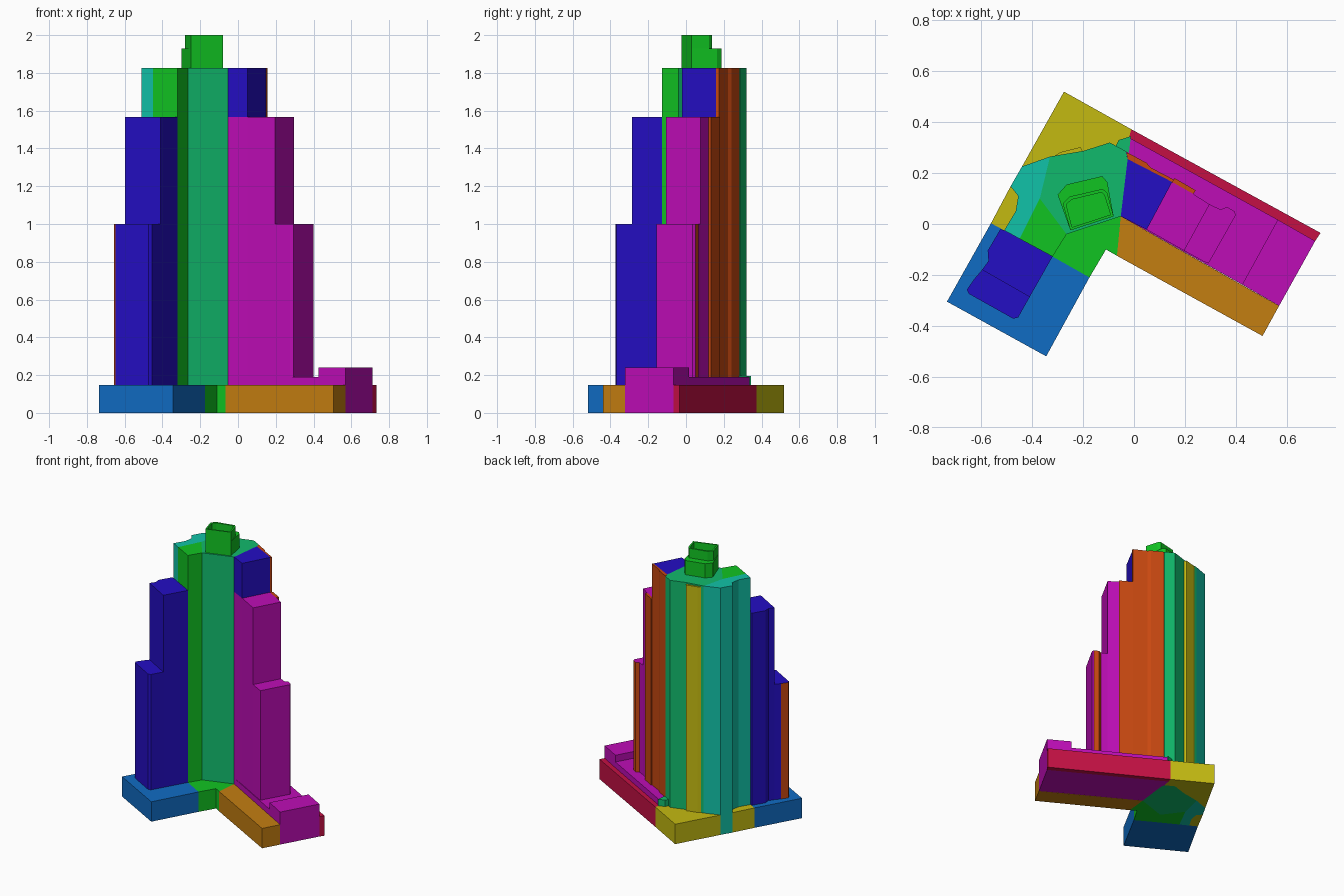
import bpy, bmesh

cube = bpy.data.objects.get("Cube")
if cube:
    bpy.data.objects.remove(cube, do_unlink=True)


def linear(v):
    v /= 255
    return v / 12.92 if v <= 0.04045 else ((v + 0.055) / 1.055) ** 2.4


COLOURS = {
    "green": (17, 196, 34), "emerald": (17, 186, 108), "teal": (17, 194, 168),
    "yellow": (196, 186, 17), "orange": (196, 126, 17), "rust": (200, 72, 16),
    "red": (196, 16, 68), "magenta": (190, 13, 182), "navy": (36, 14, 196),
    "azure": (16, 108, 196),
}
MATS = {}
for name, rgb in COLOURS.items():
    m = bpy.data.materials.new(name)
    m.use_nodes = True
    c = tuple(linear(v) for v in rgb) + (1.0,)
    m.diffuse_color = c
    m.node_tree.nodes["Principled BSDF"].inputs["Base Color"].default_value = c
    MATS[name] = m


def prism(name, pts, z0, z1, colour, sides=None, recess=0):
    """Extruded footprint; sides maps edge index -> colour, recess hollows the roof."""
    sides = sides or {}
    slots = [colour] + sorted(set(sides.values()) - {colour})
    me = bpy.data.meshes.new(name)
    for s in slots:
        me.materials.append(MATS[s])
    bm = bmesh.new()
    low = [bm.verts.new((x, y, z0)) for x, y in pts]
    top = [bm.verts.new((x, y, z1)) for x, y in pts]
    bm.faces.new(low[::-1])
    roof = bm.faces.new(top)
    n = len(pts)
    for i in range(n):
        j = (i + 1) % n
        f = bm.faces.new((low[i], low[j], top[j], top[i]))
        f.material_index = slots.index(sides.get(i, colour))
    bmesh.ops.recalc_face_normals(bm, faces=bm.faces)
    if recess:
        bmesh.ops.inset_region(bm, faces=[roof], thickness=0.014)
        well = bmesh.ops.extrude_discrete_faces(bm, faces=[roof])["faces"]
        for v in well[0].verts:
            v.co.z -= recess
    bm.to_mesh(me)
    bm.free()
    ob = bpy.data.objects.new(name, me)
    bpy.context.collection.objects.link(ob)
    return ob


BASE, PLATE, LOW, MID, HIGH = 0.147, 0.19, 1.0, 1.567, 1.825

# Podium pieces
prism("podium_left_wing", [(-0.735, -0.305), (-0.345, -0.52), (-0.175, -0.21),
      (-0.32, -0.128), (-0.51, -0.025), (-0.562, 0.003)], 0, BASE, "azure")
prism("podium_entrance", [(-0.32, -0.128), (-0.175, -0.21), (-0.11, -0.10),
      (-0.067, -0.125), (-0.052, 0.03), (-0.265, -0.04)], 0, BASE, "green")
prism("podium_front", [(-0.067, -0.125), (0.505, -0.44), (0.57, -0.322),
      (-0.052, 0.03)], 0, BASE, "orange")
prism("podium_back_strip", [(0.712, -0.067), (0.733, -0.035), (-0.01, 0.372),
      (-0.02, 0.34)], 0, BASE, "red")
prism("podium_back_corner", [(-0.275, 0.52), (-0.44, 0.226), (-0.33, 0.265),
      (-0.20, 0.287), (-0.095, 0.32), (-0.03, 0.285), (-0.02, 0.34),
      (-0.01, 0.372)], 0, BASE, "yellow")
prism("podium_side_patch", [(-0.485, 0.148), (-0.562, 0.003), (-0.51, -0.025),
      (-0.465, 0.05), (-0.455, 0.11)], 0, BASE, "yellow")
prism("podium_right_wing", [(-0.052, 0.03), (0.425, -0.238), (0.565, 0.017),
      (-0.02, 0.34), (-0.03, 0.28), (-0.025, 0.255)], 0, PLATE, "magenta")
prism("right_end_block", [(0.425, -0.238), (0.57, -0.322), (0.712, -0.067),
      (0.565, 0.017)], 0, 0.24, "magenta")
prism("vent_block", [(-0.075, 0.30), (-0.02, 0.28), (-0.012, 0.345),
      (-0.06, 0.33)], BASE, PLATE + 0.005, "emerald")

# Central tower in three wedges
prism("tower_front_wedge", [(-0.45, -0.058), (-0.32, -0.128), (-0.265, -0.04),
      (-0.37, 0.10)], 0, HIGH, "green")
prism("tower_side_wedge", [(-0.51, -0.025), (-0.45, -0.058), (-0.37, 0.10),
      (-0.33, 0.265), (-0.44, 0.226), (-0.485, 0.148), (-0.455, 0.11),
      (-0.465, 0.05)], 0, HIGH, "teal")
prism("tower_core", [(-0.37, 0.10), (-0.265, -0.04), (-0.052, 0.03),
      (-0.025, 0.255), (-0.03, 0.285), (-0.095, 0.32), (-0.20, 0.287),
      (-0.33, 0.265)], 0, HIGH, "emerald")
prism("tower_back_bay", [(-0.32, 0.262), (-0.20, 0.283), (-0.21, 0.302),
      (-0.29, 0.282)], BASE, HIGH - 0.01, "yellow")

# Left wing, stepping down outward
prism("left_wing_upper", [(-0.51, -0.025), (-0.525, -0.02), (-0.575, -0.105),
      (-0.572, -0.145), (-0.597, -0.18), (-0.41, -0.287), (-0.32, -0.128)],
      BASE, MID, "navy")
prism("left_wing_lower", [(-0.597, -0.18), (-0.627, -0.215), (-0.657, -0.258),
      (-0.648, -0.275), (-0.475, -0.372), (-0.455, -0.367), (-0.41, -0.287)],
      BASE, LOW, "navy", {1: "rust", 2: "rust"})

# Right wing, stepping down outward
inner = [(-0.052, 0.03), (0.05, -0.022), (0.15, 0.165), (-0.025, 0.255)]
prism("right_wing_inner", inner, BASE, MID, "magenta")
prism("right_wing_inner_top", inner, MID, HIGH, "navy")
prism("right_wing_middle", [(0.05, -0.022), (0.197, -0.105), (0.297, 0.077),
      (0.23, 0.12), (0.15, 0.165)], BASE, MID, "magenta")
prism("right_wing_outer", [(0.197, -0.105), (0.275, -0.148), (0.293, -0.155),
      (0.40, 0.035), (0.395, 0.05), (0.365, 0.067), (0.34, 0.057),
      (0.297, 0.077)], BASE, LOW, "magenta", {4: "rust", 5: "rust"})

# Back wall panels of the right wing
prism("back_wall_high", [(-0.025, 0.25), (0.15, 0.16), (0.157, 0.174),
      (0.065, 0.222), (0.05, 0.24), (-0.028, 0.282)], BASE, HIGH, "rust")
prism("back_wall_mid", [(0.15, 0.16), (0.23, 0.115), (0.243, 0.132),
      (0.16, 0.18)], BASE, MID, "rust")

# Roof penthouse: solid lower tier and hollow upper box
prism("penthouse_lower", [(-0.25, -0.025), (-0.08, 0.03), (-0.105, 0.165),
      (-0.125, 0.188), (-0.265, 0.155), (-0.30, 0.115)], HIGH, 1.93, "green")
prism("penthouse_upper", [(-0.25, -0.025), (-0.08, 0.03), (-0.105, 0.122),
      (-0.123, 0.138), (-0.252, 0.108), (-0.28, 0.08)], 1.93, 2.0, "green",
      recess=0.06)
